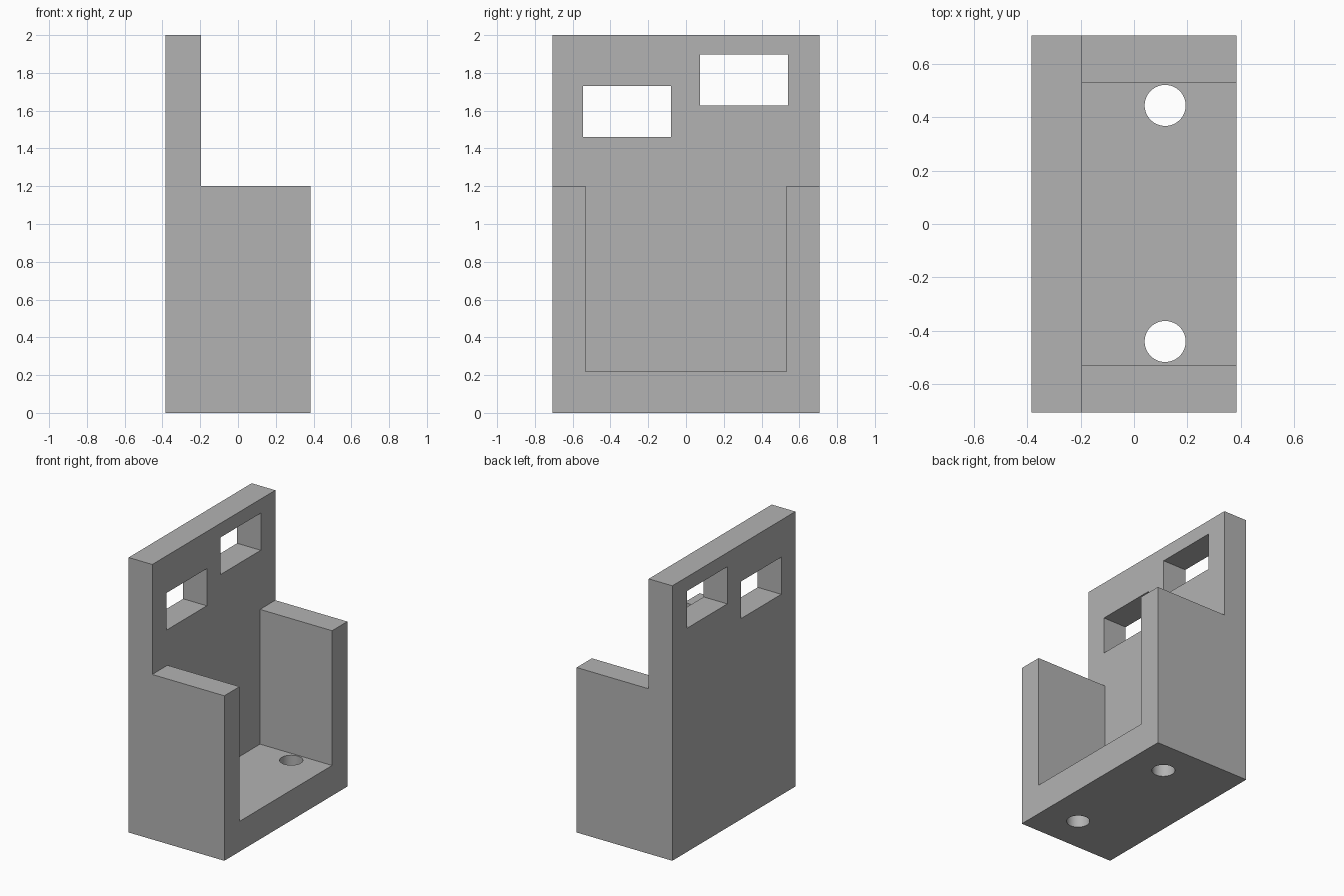
import bpy
import bmesh
from mathutils import Vector

if "Cube" in bpy.data.objects:
    bpy.data.objects.remove(bpy.data.objects["Cube"], do_unlink=True)

# Overall size
HALF_X, HALF_Y = 0.385, 0.707
WALL_X, SIDE_Z, TOP_Z = -0.195, 1.2, 2.0
SLOT_Y, FLOOR_Z = 0.532, 0.22

grey = bpy.data.materials.new("plain_grey")
grey.use_nodes = True
color = (0.45, 0.45, 0.45, 1)
grey.diffuse_color = color
grey.node_tree.nodes["Principled BSDF"].inputs["Base Color"].default_value = color


def make_object(name, bm):
    bmesh.ops.recalc_face_normals(bm, faces=bm.faces)
    mesh = bpy.data.meshes.new(name)
    bm.to_mesh(mesh)
    bm.free()
    mesh.materials.append(grey)
    obj = bpy.data.objects.new(name, mesh)
    bpy.context.collection.objects.link(obj)
    return obj


def box(name, low, high):
    low, high = Vector(low), Vector(high)
    bm = bmesh.new()
    bmesh.ops.create_cube(bm, size=1)
    bmesh.ops.scale(bm, vec=high - low, verts=bm.verts)
    bmesh.ops.translate(bm, vec=(low + high) / 2, verts=bm.verts)
    return make_object(name, bm)


def cylinder(name, center, radius, depth):
    bm = bmesh.new()
    bmesh.ops.create_cone(bm, cap_ends=True, segments=64, radius1=radius,
                          radius2=radius, depth=depth)
    bmesh.ops.translate(bm, vec=center, verts=bm.verts)
    return make_object(name, bm)


# Bracket body: L-shaped side profile extruded across the width
profile = [(-HALF_X, 0), (HALF_X, 0), (HALF_X, SIDE_Z),
           (WALL_X, SIDE_Z), (WALL_X, TOP_Z), (-HALF_X, TOP_Z)]
bm = bmesh.new()
face = bm.faces.new([bm.verts.new((x, -HALF_Y, z)) for x, z in profile])
result = bmesh.ops.extrude_face_region(bm, geom=[face])
bmesh.ops.translate(bm, vec=(0, 2 * HALF_Y, 0),
                    verts=[v for v in result["geom"] if isinstance(v, bmesh.types.BMVert)])
body = make_object("bracket_body", bm)

# Cutters: open slot, two staggered wall windows, two floor holes
cutters = [box("slot_cutter", (WALL_X, -SLOT_Y, FLOOR_Z), (1, SLOT_Y, 1.4))]
for y, z in ((-0.545, 1.46), (0.075, 1.627)):
    cutters.append(box("window_cutter", (-1, y, z), (0, y + 0.465, z + 0.27)))
for y in (-0.441, 0.445):
    cutters.append(cylinder("hole_cutter", (0.117, y, 0.1), 0.077, 0.6))

for cutter in cutters:
    cutter.hide_render = True
    mod = body.modifiers.new(cutter.name, "BOOLEAN")
    mod.operation = "DIFFERENCE"
    mod.solver = "EXACT"
    mod.object = cutter

# Bake the cuts and remove the cutters
bpy.context.view_layer.update()
evaluated = body.evaluated_get(bpy.context.evaluated_depsgraph_get())
final_mesh = bpy.data.meshes.new_from_object(evaluated)
body.modifiers.clear()
body.data = final_mesh
for cutter in cutters:
    bpy.data.objects.remove(cutter, do_unlink=True)

# Smooth hole walls, sharp edges elsewhere
bpy.ops.object.select_all(action="DESELECT")
body.select_set(True)
bpy.context.view_layer.objects.active = body
bpy.ops.object.shade_smooth_by_angle()
